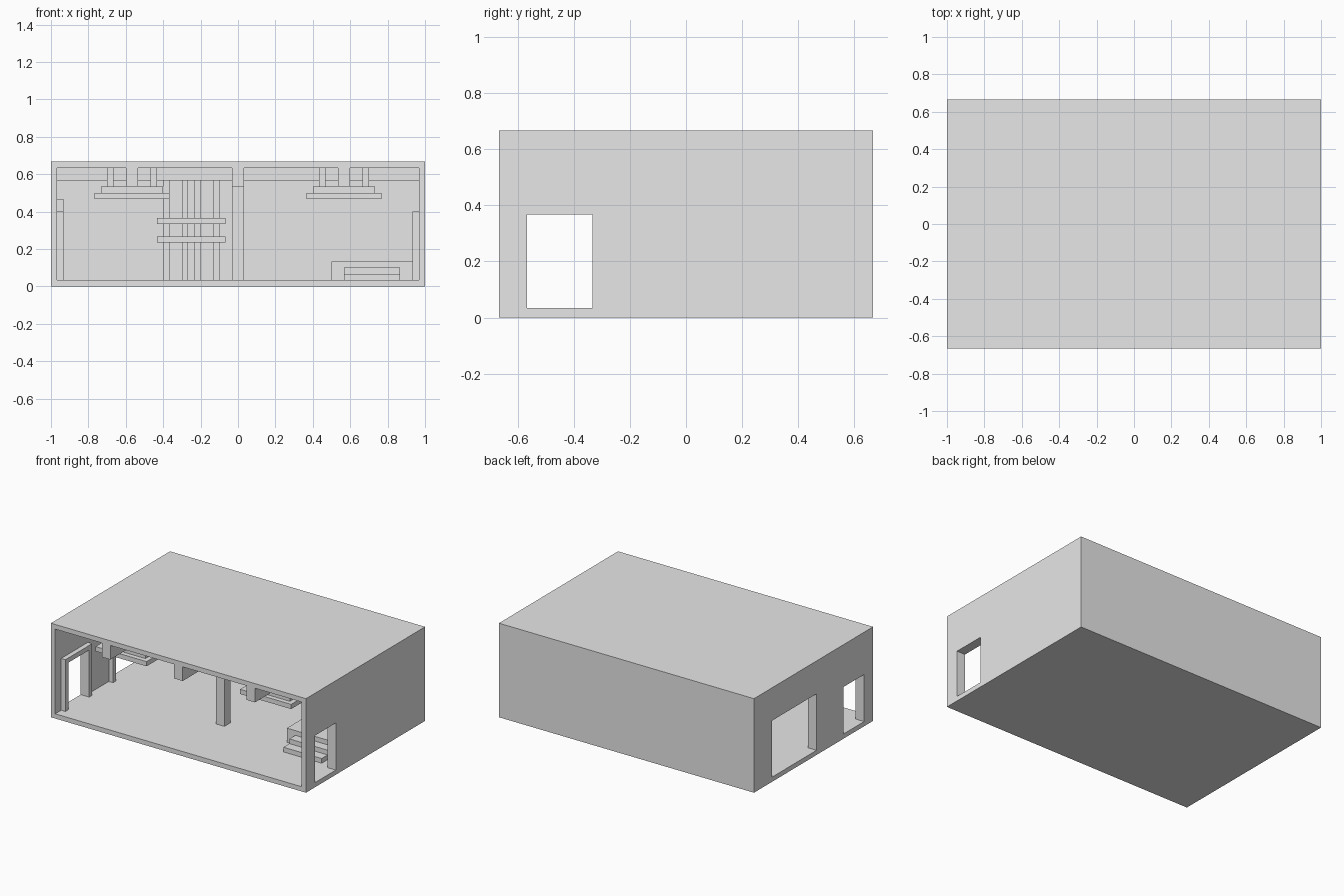
import bpy

# The room is laid out on a grid of whole units, 30 to one scene unit
U = 1 / 30

default = bpy.data.objects.get("Cube")
if default:
    bpy.data.objects.remove(default, do_unlink=True)

grey = bpy.data.materials.new("plain grey")
grey.use_nodes = True
grey.diffuse_color = (0.8, 0.8, 0.8, 1)
grey.node_tree.nodes["Principled BSDF"].inputs["Base Color"].default_value = (0.8, 0.8, 0.8, 1)


def box(name, x, y, z):
    """Box from (low, high) ranges in grid units."""
    bpy.ops.mesh.primitive_cube_add(size=1)
    ob = bpy.context.object
    ob.name = name
    ob.location = [(r[0] + r[1]) / 2 * U for r in (x, y, z)]
    ob.scale = [(r[1] - r[0]) * U for r in (x, y, z)]
    bpy.ops.object.transform_apply(location=True, rotation=False, scale=True)
    ob.data.materials.append(grey)
    return ob


def cut(target, x, y, z):
    """Subtract a box from the target and discard the cutter."""
    cutter = box("cutter", x, y, z)
    cutter.hide_render = True
    mod = target.modifiers.new("opening", "BOOLEAN")
    mod.operation = "DIFFERENCE"
    mod.solver = "EXACT"
    mod.object = cutter
    bpy.context.view_layer.objects.active = target
    bpy.ops.object.modifier_apply(modifier=mod.name)
    bpy.data.objects.remove(cutter, do_unlink=True)


# Shell with an open front
shell = box("room_shell", (-30, 30), (-20, 20), (0, 20))
cut(shell, (-29, 29), (-21, 19), (1, 19))

# Doorways: side, y range, top height
doors = {
    "left_door": (1, -17, -10, 11),
    "right_door": (-1, -17, -10, 11),
    "wide_door": (-1, -1, 14, 13),
}
for name, (side, y0, y1, top) in doors.items():
    cut(shell, sorted((side * 28.5, side * 31)), (y0, y1), (1, top))
    # Inner frame: two jambs and a lintel
    fx = sorted((side * 28, side * 29))
    box(name + "_front_jamb", fx, (y0 - 1, y0), (1, top))
    box(name + "_back_jamb", fx, (y1, y1 + 1), (1, top))
    box(name + "_lintel", fx, (y0 - 1, y1 + 1), (top, top + 1))

# Ceiling beams running front to back, a cross beam and a post
for name, x in (("right", -17), ("middle", 0), ("left", 17)):
    box(name + "_ceiling_beam", (x - 1, x + 1), (-20, 19), (16, 19))
box("cross_beam", (-29, 29), (-6, -4), (17, 19))
box("centre_post", (-1, 1), (-6, -4), (1, 16))

# Hanging stepped chandeliers under the outer beams
CY = -9
for name, cx in (("right", -17), ("left", 17)):
    for part, r, z in (("lower", 6, 14), ("upper", 5, 15)):
        box(f"{name}_chandelier_{part}_tier", (cx - r, cx + r), (CY - r, CY + r), (z, z + 1))
    for sx in (-1, 1):
        for sy in (-1, 1):
            hx, hy = cx + sx * 3.5, CY + sy * 3.5
            box(name + "_chandelier_hanger", (hx - 0.5, hx + 0.5), (hy - 0.5, hy + 0.5), (16, 19))

# Raised platform with two steps
box("platform", (15, 29), (-5, 19), (1, 4))
box("lower_step", (17, 26), (-9, -5), (1, 2))
box("upper_step", (17, 26), (-7, -5), (2, 3))

# Upright bars and two rails at the back wall
for x in (-12, -9, -7, -4):
    box("upright_bar", (x, x + 1), (18, 19), (1, 19))
for z in (7, 10):
    box("cross_rail", (-13, -2), (17, 18), (z, z + 1))
